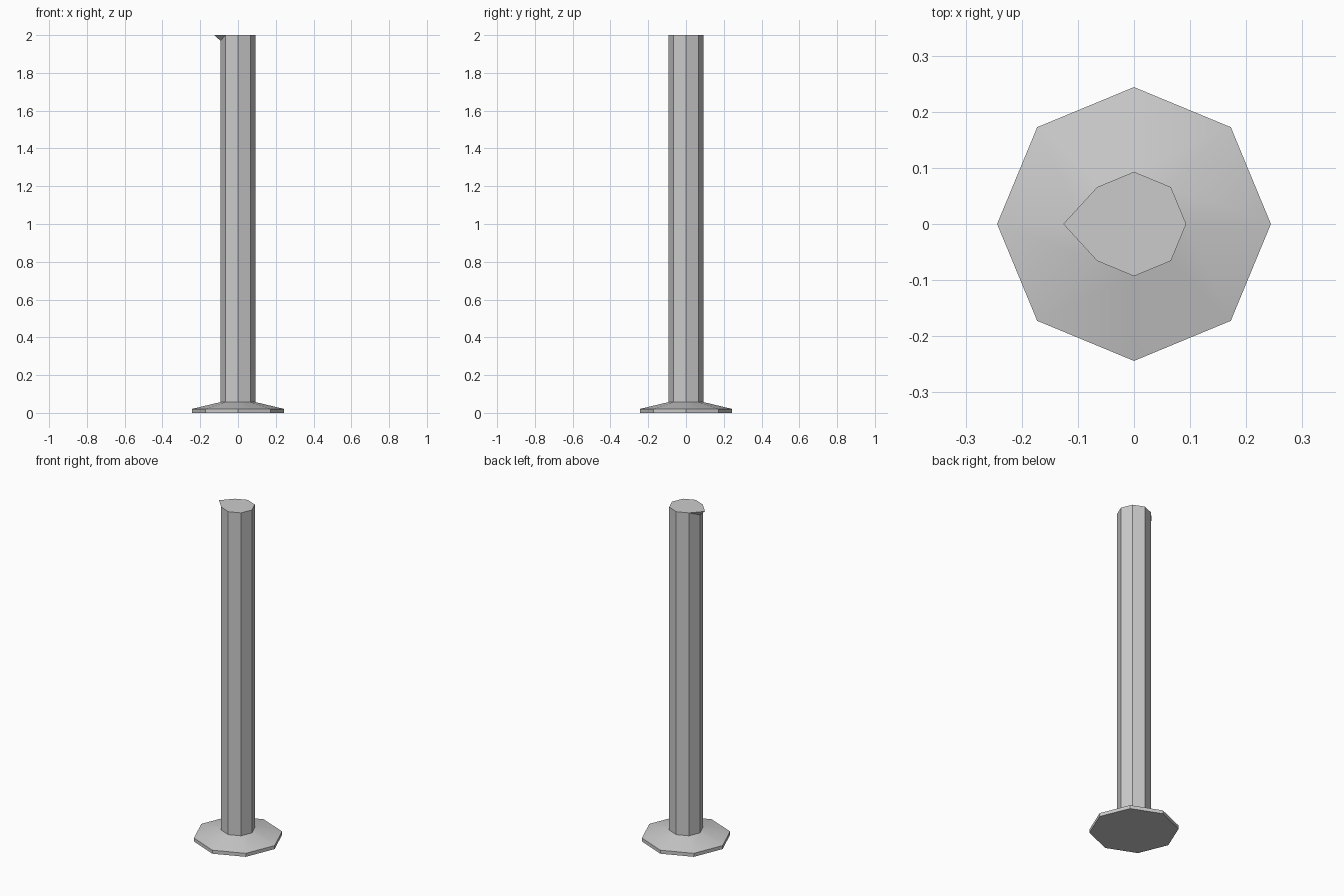
import bpy, bmesh, math

SIDES = 8
COLUMN_RADIUS = 0.093
FLANGE_TOP = 0.057

old = bpy.data.objects.get("Cube")
if old:
    bpy.data.objects.remove(old, do_unlink=True)

grey = bpy.data.materials.new("plain_grey")
grey.use_nodes = True
colour = (0.6, 0.6, 0.6, 1)
grey.diffuse_color = colour
grey.node_tree.nodes["Principled BSDF"].inputs["Base Color"].default_value = colour


def lathe(bm, profile):
    """Stack octagonal rings of (radius, height) and bridge them."""
    rings = []
    for r, z in profile:
        angles = [math.tau * i / SIDES for i in range(SIDES)]
        rings.append([bm.verts.new((r * math.cos(a), r * math.sin(a), z)) for a in angles])
    for low, high in zip(rings, rings[1:]):
        for i in range(SIDES):
            j = (i + 1) % SIDES
            bm.faces.new((low[i], low[j], high[j], high[i]))
    return rings


def finish(bm, name):
    mesh = bpy.data.meshes.new(name)
    bm.to_mesh(mesh)
    bm.free()
    mesh.materials.append(grey)
    obj = bpy.data.objects.new(name, mesh)
    bpy.context.collection.objects.link(obj)
    bpy.ops.object.select_all(action="DESELECT")
    obj.select_set(True)
    bpy.context.view_layer.objects.active = obj
    bpy.ops.object.shade_smooth_by_angle(angle=math.radians(30))


# Flange: thin rim, then a shallow slope up to the column
bm = bmesh.new()
rings = lathe(bm, [(0.244, 0), (0.244, 0.021), (COLUMN_RADIUS, FLANGE_TOP)])
bm.faces.new(rings[0][::-1])
finish(bm, "base_flange")

# Column with a flat cap
bm = bmesh.new()
bottom, top = lathe(bm, [(COLUMN_RADIUS, FLANGE_TOP), (COLUMN_RADIUS, 2)])
bm.faces.new(top)

# Pointed lip: split the right-hand edge near the top and pull its corner outward
lip = top[SIDES // 2]
edge = bm.edges.get((lip, bottom[SIDES // 2]))
_, notch = bmesh.utils.edge_split(edge, lip, 0.03 / (2 - FLANGE_TOP))
for step in (-1, 1):
    bmesh.ops.connect_verts(bm, verts=[notch, top[SIDES // 2 + step]])
lip.co.x = -0.126
finish(bm, "column")
